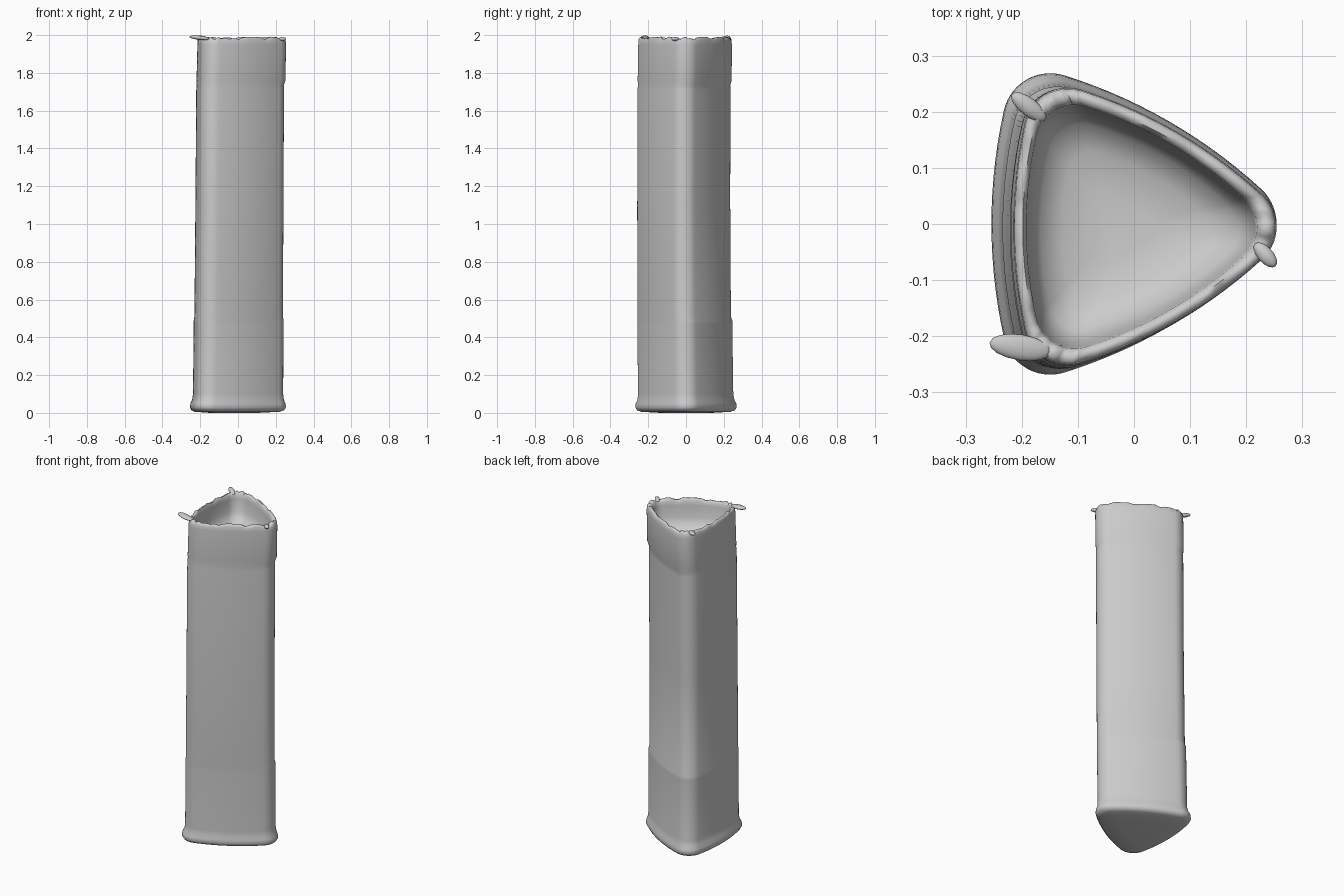
import bpy, bmesh, random
from math import pi, sin, cos, asin, sqrt
from mathutils import Vector

random.seed(4)
cube = bpy.data.objects.get("Cube")
if cube:
    bpy.data.objects.remove(cube, do_unlink=True)

grey = bpy.data.materials.new("plain grey")
grey.use_nodes = True
grey.diffuse_color = (0.6, 0.6, 0.6, 1)
grey.node_tree.nodes["Principled BSDF"].inputs["Base Color"].default_value = (0.6, 0.6, 0.6, 1)


def add_object(name, bm):
    bmesh.ops.recalc_face_normals(bm, faces=bm.faces)
    mesh = bpy.data.meshes.new(name)
    bm.to_mesh(mesh)
    bm.free()
    mesh.materials.append(grey)
    obj = bpy.data.objects.new(name, mesh)
    bpy.context.collection.objects.link(obj)
    bpy.ops.object.select_all(action="DESELECT")
    obj.select_set(True)
    bpy.context.view_layer.objects.active = obj
    bpy.ops.object.shade_smooth_by_angle(angle=pi / 3)
    return obj


# Cross-section: triangle with round corners and slightly bowed sides
def rounded_triangle(side=0.37, corner=0.085, bow=0.85, steps=14):
    beta = asin(side / 2 / bow)
    reach = side / sqrt(3)
    apothem = reach / 2 - bow * cos(beta)
    points = []
    for k in range(3):
        a = k * 2 * pi / 3
        centre = Vector((cos(a), sin(a))) * reach
        half = pi / 3 - beta
        for i in range(steps + 1):
            t = a - half + 2 * half * i / steps
            points.append(centre + corner * Vector((cos(t), sin(t))))
        b = a + pi / 3
        centre = Vector((cos(b), sin(b))) * apothem
        for i in range(1, steps):
            t = b - beta + 2 * beta * i / steps
            points.append(centre + (bow + corner) * Vector((cos(t), sin(t))))
    return points


# Rings up the outside, over the lip and down into the recess: z, scale, x, y
RINGS = [
    (0.0, 0.5, -0.043, 0), (0.006, 0.88, -0.043, 0), (0.014, 0.96, -0.043, 0),
    (0.03, 0.995, -0.043, 0), (0.05, 0.985, -0.043, 0), (0.07, 0.95, -0.041, 0),
    (0.10, 0.935, -0.04, -0.002), (0.47, 0.93, -0.037, -0.006),
    (0.49, 0.93, -0.037, -0.006), (0.51, 0.918, -0.036, -0.01),
    (1.1, 0.912, -0.032, -0.012), (1.71, 0.91, -0.028, -0.011),
    (1.735, 0.905, -0.027, -0.01), (1.76, 0.922, -0.024, -0.007),
    (1.95, 0.918, -0.02, -0.005), (1.975, 0.91, -0.02, -0.005),
    (1.985, 0.885, -0.02, -0.005), (1.986, 0.84, -0.02, -0.005),
    (1.975, 0.805, -0.021, -0.005), (1.95, 0.795, -0.022, -0.005),
    (1.88, 0.76, -0.022, -0.005), (1.835, 0.68, -0.022, -0.005),
    (1.815, 0.5, -0.022, -0.005), (1.805, 0.25, -0.022, -0.005),
]

bm = bmesh.new()
section = rounded_triangle()
ragged = [random.uniform(-0.008, 0.006) for p in section]
loops = []
for z, scale, x, y in RINGS:
    lip = z > 1.97
    loops.append([bm.verts.new((p.x * scale + x, p.y * scale + y, z + lip * r))
                  for p, r in zip(section, ragged)])
for low, high in zip(loops, loops[1:]):
    for i in range(len(section)):
        j = (i + 1) % len(section)
        bm.faces.new((low[i], low[j], high[j], high[i]))
bm.faces.new(loops[0])
bm.faces.new(loops[-1])
add_object("triangular_tube", bm)


# Small torn tabs on the lip
def lip_tab(name, start, end, radius):
    a, b = Vector(start), Vector(end)
    bm = bmesh.new()
    bmesh.ops.create_uvsphere(bm, u_segments=16, v_segments=10, radius=1)
    turn = (b - a).to_track_quat("X", "Z")
    size = Vector(((b - a).length / 2 + radius, radius, 0.011))
    for v in bm.verts:
        v.co = turn @ (v.co * size) + (a + b) / 2
    add_object(name, bm)


lip_tab("front_right_lip_tab", (-0.17, -0.225, 1.982), (-0.235, -0.215, 1.989), 0.023)
lip_tab("left_lip_tab", (0.225, -0.045, 1.978), (0.243, -0.065, 1.98), 0.014)
lip_tab("back_right_lip_tab", (-0.17, 0.195, 1.982), (-0.205, 0.222, 1.988), 0.016)
